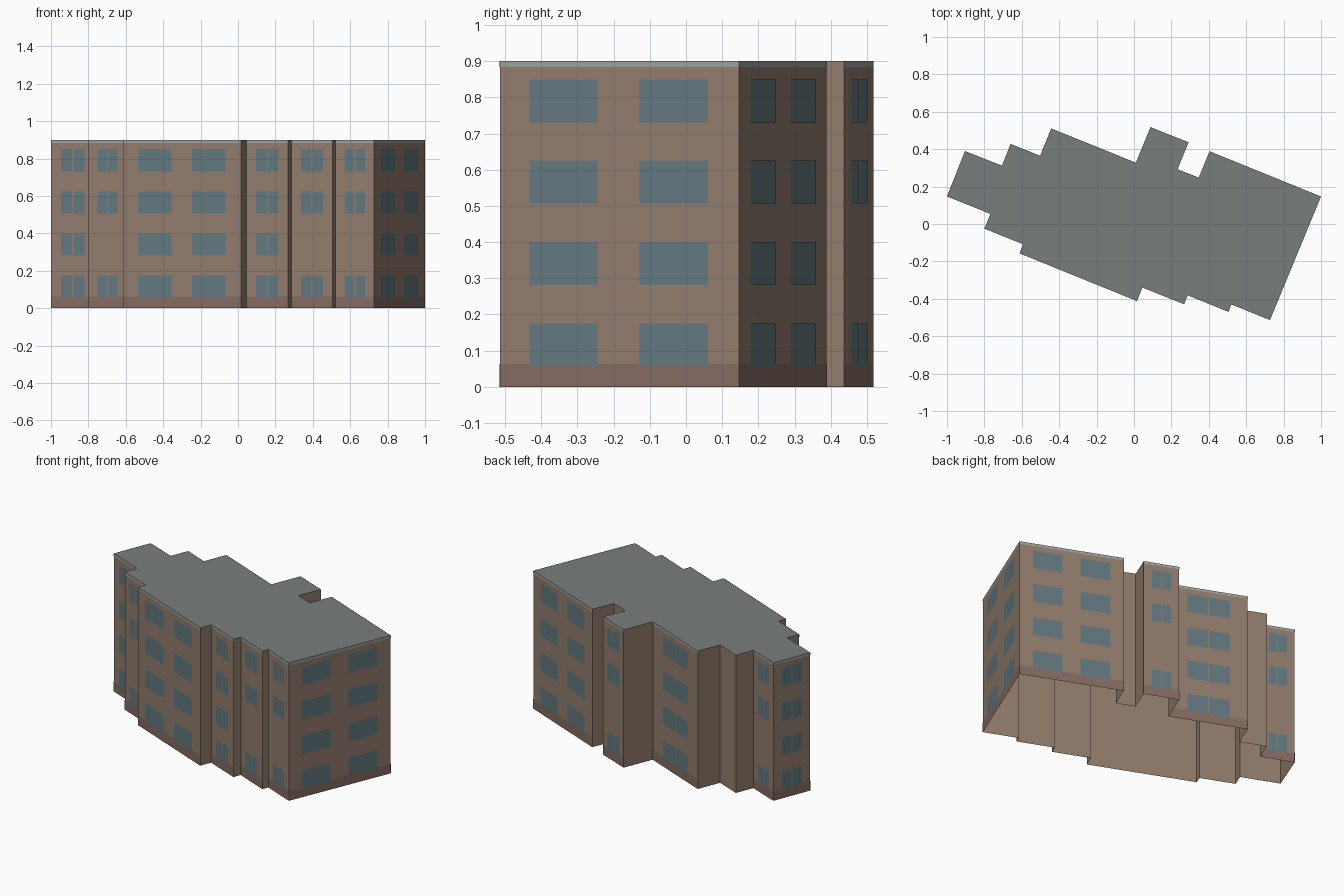
import bpy
import bmesh
from mathutils import Vector

if "Cube" in bpy.data.objects:
    bpy.data.objects.remove(bpy.data.objects["Cube"])

HEIGHT = 0.9
OFFSET = 0.002                      # surface panels sit just proud of the walls
FLOOR, SILL, WIN_H = 0.225, 0.056, 0.119

# Footprint, counter-clockwise; the tag describes the wall starting at that corner:
# "" plain, "two" wide pair of windows, "one" split window, "gap" split, no first floor
OUTLINE = [
    (-1.0, 0.147, "one"), (-0.768, 0.054, ""), (-0.80, -0.025, "gap"),
    (-0.594, -0.108, ""), (-0.612, -0.157, "two"), (0.016, -0.412, ""),
    (0.045, -0.340, "one"), (0.268, -0.429, ""), (0.287, -0.381, "gap"),
    (0.505, -0.470, ""), (0.521, -0.430, "gap"), (0.727, -0.514, "two"),
    (1.0, 0.147, "two"), (0.404, 0.389, ""), (0.346, 0.248, ""),
    (0.233, 0.293, ""), (0.292, 0.437, "gap"), (0.088, 0.518, ""),
    (0.010, 0.328, "one"), (-0.443, 0.511, ""), (-0.502, 0.365, ""),
    (-0.660, 0.428, ""), (-0.706, 0.312, "gap"), (-0.904, 0.390, "one"),
]


def make_object(name, faces, color):
    """Turn a list of polygons into one flat-coloured object."""
    bm = bmesh.new()
    for pts in faces:
        bm.faces.new([bm.verts.new(p) for p in pts])
    bmesh.ops.remove_doubles(bm, verts=bm.verts, dist=1e-5)
    mesh = bpy.data.meshes.new(name)
    bm.to_mesh(mesh)
    bm.free()
    mat = bpy.data.materials.new(name + "_colour")
    mat.diffuse_color = (*color, 1)
    mat.use_nodes = True
    mat.node_tree.nodes["Principled BSDF"].inputs["Base Color"].default_value = mat.diffuse_color
    mesh.materials.append(mat)
    bpy.context.collection.objects.link(bpy.data.objects.new(name, mesh))


def panel(p, q, t0, t1, z0, z1, out=0.0):
    """Upright rectangle on the wall p-q between fractions t0 and t1."""
    d = q - p
    shift = Vector((d.y, -d.x, 0)).normalized() * out
    a, b = p + d * t0 + shift, p + d * t1 + shift
    return [(a.x, a.y, z0), (b.x, b.y, z0), (b.x, b.y, z1), (a.x, a.y, z1)]


walls, windows, plinth, cornice = [], [], [], []
corners = [Vector((x, y, 0)) for x, y, _ in OUTLINE]

for i, (_, _, kind) in enumerate(OUTLINE):
    p, q = corners[i], corners[(i + 1) % len(corners)]
    walls.append(panel(p, q, 0, 1, 0, HEIGHT))
    if not kind:
        continue
    # Coloured strips at the foot and the eaves
    plinth.append(panel(p, q, 0, 1, 0, 0.063, OFFSET / 2))
    cornice.append(panel(p, q, 0, 1, 0.884, HEIGHT, OFFSET / 2))
    # Window panes, floor by floor
    if kind == "two":
        spans = [(0.125, 0.41), (0.585, 0.87)]
    else:
        g = 0.003 / (q - p).length
        spans = [(0.235, 0.505 - g), (0.505 + g, 0.775)]
    for floor in range(4):
        if kind == "gap" and floor == 1:
            continue
        z = SILL + floor * FLOOR
        windows += [panel(p, q, a, b, z, z + WIN_H, OFFSET) for a, b in spans]

# Open-bottomed shell, flat roof and surface panels
make_object("walls", walls, (0.29, 0.205, 0.155))
make_object("flat_roof", [[(c.x, c.y, HEIGHT) for c in corners]], (0.19, 0.21, 0.20))
make_object("windows", windows, (0.125, 0.19, 0.215))
make_object("plinth_band", plinth, (0.235, 0.15, 0.122))
make_object("cornice_band", cornice, (0.34, 0.36, 0.34))
